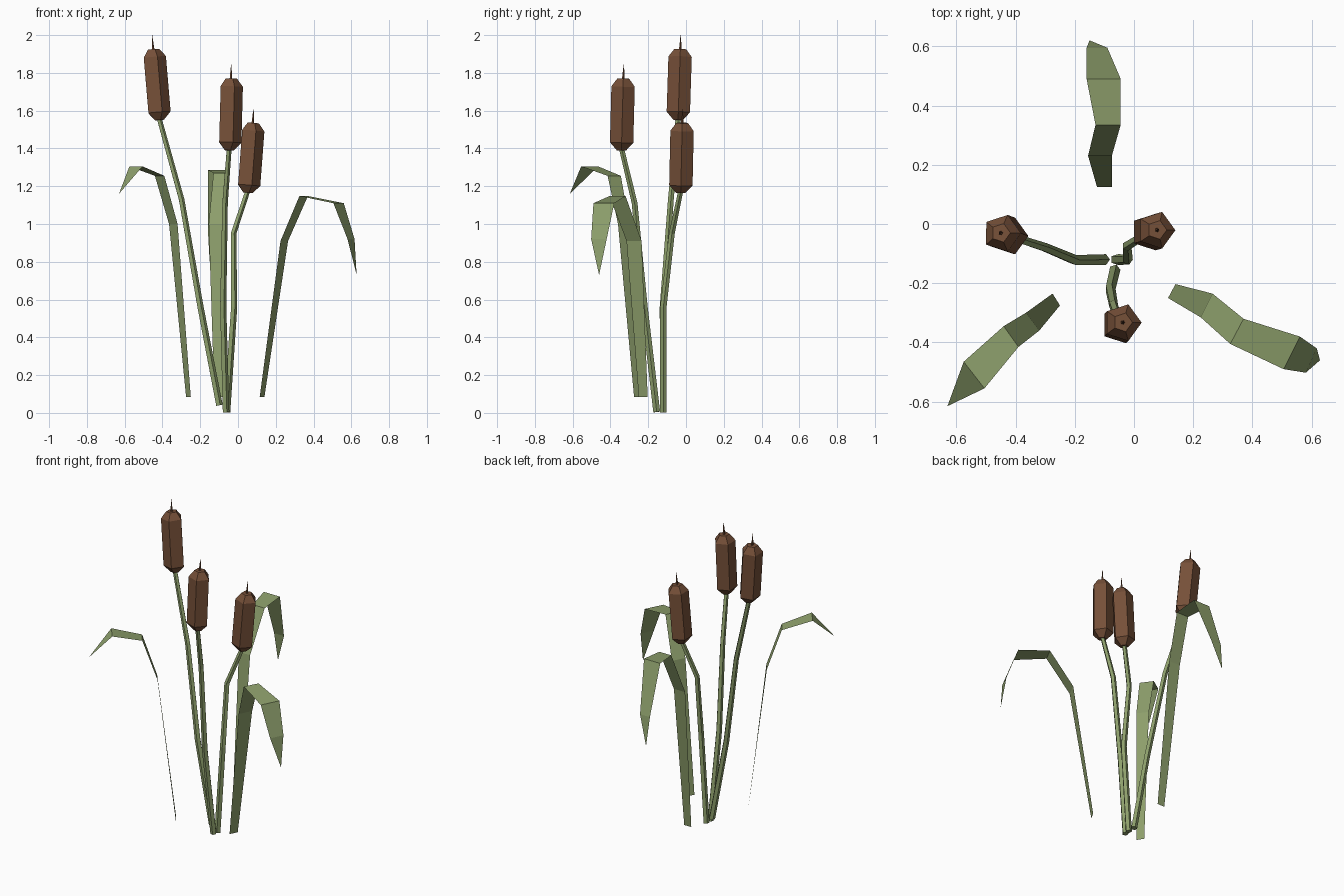
import bpy, math
from mathutils import Vector

if "Cube" in bpy.data.objects:
    bpy.data.objects.remove(bpy.data.objects["Cube"])

def material(name, rgb):
    m = bpy.data.materials.new(name)
    m.diffuse_color = (*rgb, 1)
    m.use_nodes = True
    m.node_tree.nodes["Principled BSDF"].inputs["Base Color"].default_value = m.diffuse_color
    return m

GREEN = material("leaf_green", (0.27, 0.35, 0.15))
BROWN = material("seed_brown", (0.18, 0.08, 0.04))

def add_object(name, verts, faces, mat):
    me = bpy.data.meshes.new(name)
    me.from_pydata(verts, [], faces)
    me.materials.append(mat)
    me.update()
    ob = bpy.data.objects.new(name, me)
    bpy.context.collection.objects.link(ob)
    return ob

def tube(name, path, radii, mat, sides=5):
    """Sweep a flat-sided ring along a path, capped at both ends."""
    pts = [Vector(p) for p in path]
    verts, faces = [], []
    for i, p in enumerate(pts):
        tangent = pts[min(i + 1, len(pts) - 1)] - pts[max(i - 1, 0)]
        rot = Vector((0, 0, 1)).rotation_difference(tangent.normalized())
        for k in range(sides):
            a = math.tau * k / sides
            verts.append(p + rot @ Vector((math.cos(a), math.sin(a), 0)) * radii[i])
    for i in range(len(pts) - 1):
        for k in range(sides):
            a, b = i * sides + k, i * sides + (k + 1) % sides
            faces.append((a, b, b + sides, a + sides))
    faces.append(tuple(reversed(range(sides))))
    faces.append(tuple(range(len(verts) - sides, len(verts))))
    return add_object(name, verts, faces, mat)

def leaf(name, rows, tip):
    """Single-sided ribbon: rows of (left xy, right xy, z) ending in a point."""
    verts, faces = [], []
    for l, r, z in rows:
        verts += [(*l, z), (*r, z)]
    for i in range(0, 2 * len(rows) - 2, 2):
        faces.append((i, i + 1, i + 3, i + 2))
    n = len(verts)
    verts.append(tip)
    faces.append((n - 2, n - 1, n))
    return add_object(name, verts, faces, GREEN)

# Cattails: stem path, then head bottom, head top and spike tip
cattails = {
    "tall": ([(-0.10, -0.12, 0.04), (-0.20, -0.122, 0.56), (-0.30, -0.08, 1.13)],
             (-0.418, -0.042, 1.55), (-0.45, -0.03, 1.925), (-0.455, -0.028, 2.0)),
    "middle": ([(-0.065, -0.155, 0.005), (-0.08, -0.22, 0.56), (-0.07, -0.272, 1.11)],
               (-0.048, -0.342, 1.39), (-0.038, -0.332, 1.77), (-0.036, -0.329, 1.845)),
    "short": ([(-0.06, -0.12, 0.003), (-0.022, -0.12, 0.56), (-0.025, -0.075, 0.95)],
              (0.05, -0.028, 1.165), (0.078, -0.02, 1.535), (0.082, -0.017, 1.61)),
}
for name, (stem, low, high, tip) in cattails.items():
    low, high = Vector(low), Vector(high)
    tube(name + "_stem", stem + [low.lerp(high, 0.03)], [0.019, 0.018, 0.016, 0.014], GREEN)
    tube(name + "_seed_head", [low.lerp(high, t) for t in (0, 0.11, 0.89, 1)],
         [0.026, 0.065, 0.065, 0.033], BROWN)
    tube(name + "_spike", [high.lerp(low, 0.02), tip], [0.008, 0.001], BROWN)

# Drooping leaves
leaf("back_leaf",
     [((-0.125, 0.125), (-0.075, 0.125), 0.085), ((-0.155, 0.23), (-0.075, 0.23), 1.0),
      ((-0.13, 0.335), (-0.045, 0.335), 1.27), ((-0.16, 0.49), (-0.045, 0.49), 1.285),
      ((-0.16, 0.595), (-0.09, 0.595), 0.98)], (-0.15, 0.62, 0.80))
leaf("left_leaf",
     [((-0.275, -0.235), (-0.25, -0.275), 0.085), ((-0.365, -0.30), (-0.32, -0.36), 1.0),
      ((-0.44, -0.345), (-0.39, -0.415), 1.255), ((-0.575, -0.465), (-0.505, -0.555), 1.305)],
     (-0.63, -0.615, 1.16))
leaf("right_leaf",
     [((0.115, -0.25), (0.14, -0.203), 0.085), ((0.225, -0.315), (0.265, -0.235), 0.91),
      ((0.325, -0.405), (0.37, -0.32), 1.148), ((0.505, -0.49), (0.56, -0.38), 1.11),
      ((0.58, -0.502), (0.617, -0.42), 0.92)], (0.628, -0.46, 0.73))
